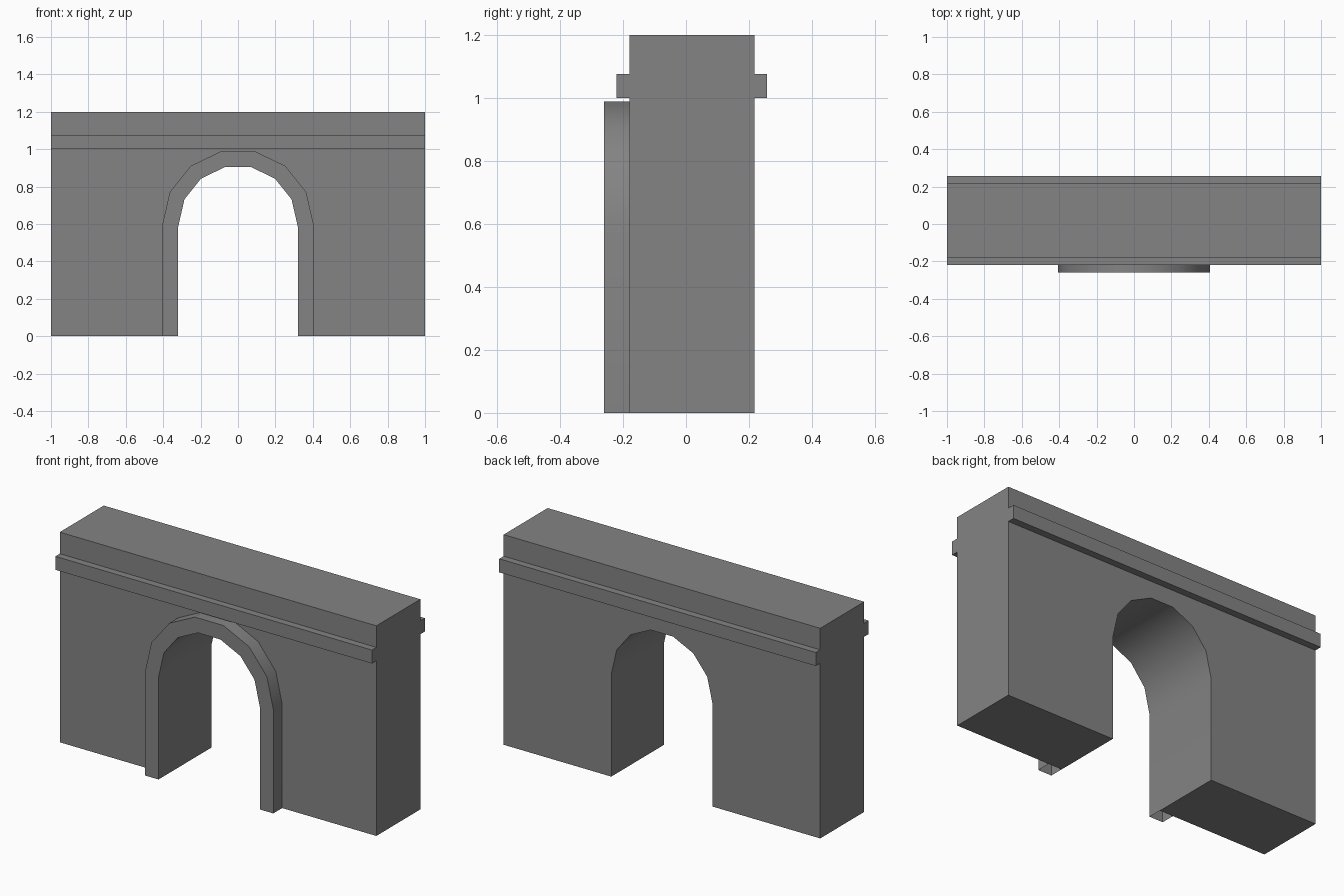
import bpy, bmesh, math

if "Cube" in bpy.data.objects:
    bpy.data.objects.remove(bpy.data.objects["Cube"])

FRONT, BACK = -0.18, 0.217     # wall faces
TRIM, LEDGE = 0.08, 0.04       # projections from the wall
BAND = 0.085                   # width of the arch surround
SPRING, RADIUS, SEGS = 0.594, 0.405, 7

stone = bpy.data.materials.new("dark_grey_stone")
stone.diffuse_color = (0.23, 0.23, 0.23, 1)
stone.use_nodes = True
stone.node_tree.nodes["Principled BSDF"].inputs["Base Color"].default_value = stone.diffuse_color


def arch(inset):
    """Arch outline from right foot to left foot, inset evenly by a distance."""
    half = math.pi / SEGS / 2
    r = RADIUS - inset / math.cos(half)
    side = RADIUS - inset
    spring = SPRING - inset * math.tan(half / 2)
    curve = [(r * math.cos(math.pi * i / SEGS), SPRING + r * math.sin(math.pi * i / SEGS))
             for i in range(1, SEGS)]
    return [(side, 0), (side, spring)] + curve + [(-side, spring), (-side, 0)]


def finish(name, bm):
    bmesh.ops.recalc_face_normals(bm, faces=bm.faces)
    mesh = bpy.data.meshes.new(name)
    bm.to_mesh(mesh)
    bm.free()
    mesh.materials.append(stone)
    ob = bpy.data.objects.new(name, mesh)
    bpy.context.collection.objects.link(ob)
    bpy.ops.object.select_all(action='DESELECT')
    ob.select_set(True)
    bpy.context.view_layer.objects.active = ob
    bpy.ops.object.shade_smooth_by_angle(angle=math.radians(30))
    return ob


def extrude_profile(name, pts, y0, y1):
    """Closed x-z profile extruded from y0 to y1."""
    bm = bmesh.new()
    face = bm.faces.new([bm.verts.new((x, y0, z)) for x, z in pts])
    ext = bmesh.ops.extrude_face_region(bm, geom=[face], use_keep_orig=True)
    moved = [v for v in ext['geom'] if isinstance(v, bmesh.types.BMVert)]
    bmesh.ops.translate(bm, verts=moved, vec=(0, y1 - y0, 0))
    return finish(name, bm)


# Wall with the arched opening cut out of its outline
extrude_profile("wall", [(-1, 0), (-1, 1.2), (1, 1.2), (1, 0)] + arch(BAND), FRONT, BACK)

# Ledges along the front and back
ledge = [(-1, 1.0), (1, 1.0), (1, 1.077), (-1, 1.077)]
extrude_profile("front_ledge", ledge, FRONT - LEDGE, FRONT)
extrude_profile("back_ledge", ledge, BACK, BACK + LEDGE)

# Arch surround: outer side, front and inner side swept along the arch, feet open
bm = bmesh.new()
rails = [[bm.verts.new((x, y, z)) for x, z in arch(inset)]
         for inset, y in ((0, FRONT), (0, FRONT - TRIM), (BAND, FRONT - TRIM), (BAND, FRONT))]
for a, b in zip(rails, rails[1:]):
    for i in range(len(a) - 1):
        bm.faces.new((a[i], a[i + 1], b[i + 1], b[i]))
surround = finish("arch_surround", bm)
# Make the front of the open strip face outward (-y)
if any(p.normal.y > 0.9 for p in surround.data.polygons):
    surround.data.flip_normals()
